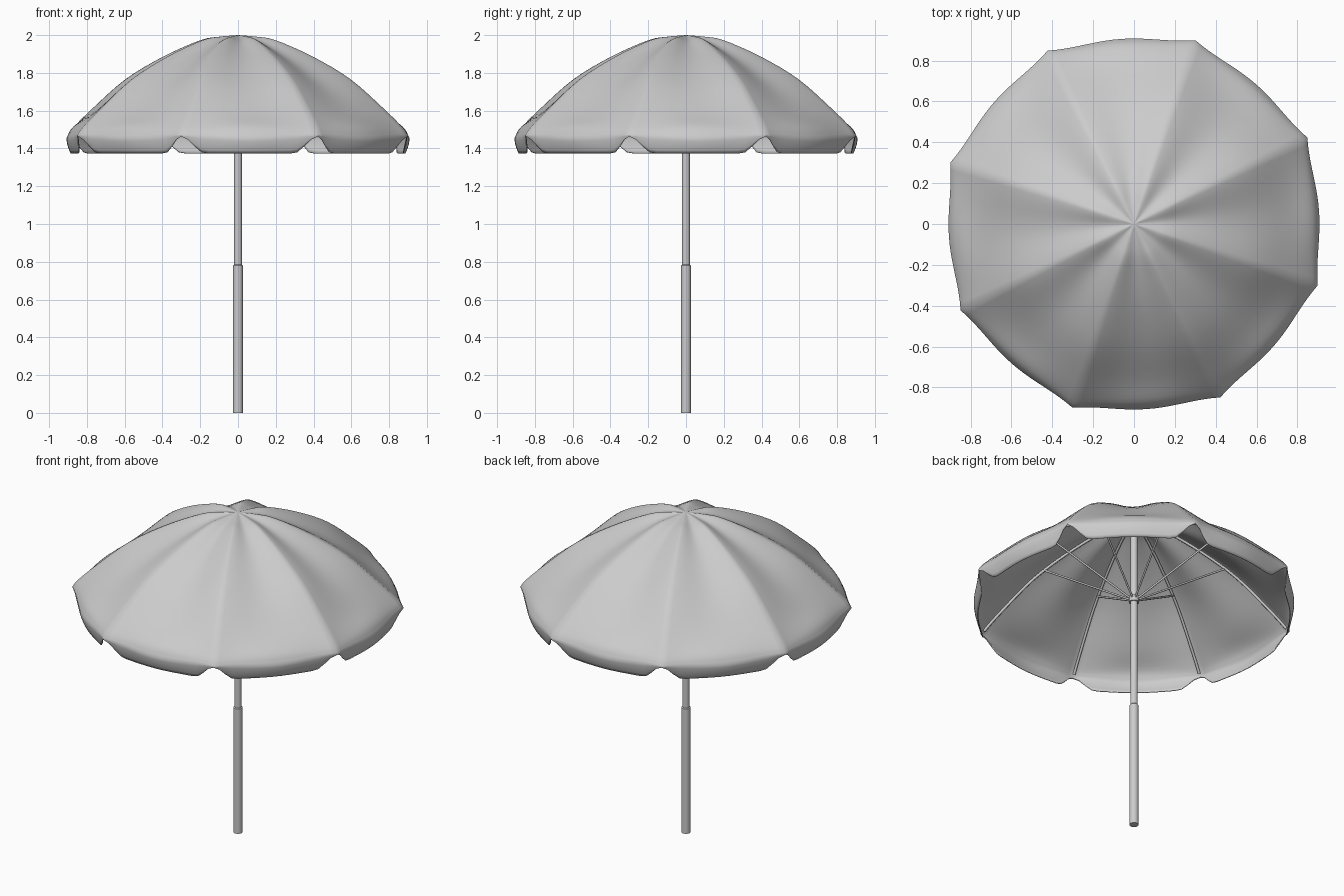
import bpy, bmesh, math
from mathutils import Vector

if "Cube" in bpy.data.objects:
    bpy.data.objects.remove(bpy.data.objects["Cube"])

N = 8                          # panels
RIB0 = math.radians(26.5)      # azimuth of the first rib
HALF = math.pi / N
CH, SH = math.cos(HALF), math.sin(HALF)

# (radius, height) profiles along a rib and along the middle of a panel
RIB = [(0, 2.0), (.1, 1.992), (.21, 1.973), (.42, 1.885), (.63, 1.765), (.82, 1.605), (.92, 1.51), (.948, 1.47)]
MID = [(0, 2.0), (.093, 1.983), (.195, 1.95), (.39, 1.856), (.585, 1.733), (.765, 1.592), (.872, 1.515), (.908, 1.455)]


def smooth(points, steps):
    """Catmull-Rom curve through the points."""
    p = [Vector(q) for q in points]
    p = [2 * p[0] - p[1]] + p + [2 * p[-1] - p[-2]]
    out = []
    for i in range(1, len(p) - 2):
        a, b, c, d = p[i - 1:i + 3]
        for k in range(steps):
            t = k / steps
            out.append(.5 * (2 * b + (c - a) * t + (2 * a - 5 * b + 4 * c - d) * t * t
                             + (3 * b - a - 3 * c + d) * t ** 3))
    out.append(p[-2])
    return out


def smoothstep(x):
    x = max(0, min(1, x))
    return x * x * (3 - 2 * x)


def finish(name, bm):
    bmesh.ops.recalc_face_normals(bm, faces=bm.faces)
    me = bpy.data.meshes.new(name)
    bm.to_mesh(me)
    bm.free()
    ob = bpy.data.objects.new(name, me)
    bpy.context.collection.objects.link(ob)
    bpy.context.view_layer.objects.active = ob
    ob.select_set(True)
    bpy.ops.object.shade_smooth_by_angle(angle=math.radians(40))
    ob.select_set(False)
    return ob


def lathe(name, profile, sides=32):
    bm = bmesh.new()
    vs = [bm.verts.new((r, 0, z)) for r, z in profile]
    es = [bm.edges.new(e) for e in zip(vs, vs[1:])]
    bmesh.ops.spin(bm, geom=vs + es, cent=(0, 0, 0), axis=(0, 0, 1), angle=2 * math.pi, steps=sides)
    bmesh.ops.remove_doubles(bm, verts=bm.verts, dist=1e-5)
    return finish(name, bm)


def rods(name, path, radius):
    """One round rod per rib, following (radius, height) points."""
    cu = bpy.data.curves.new(name, 'CURVE')
    cu.dimensions = '3D'
    cu.bevel_depth = radius
    cu.bevel_resolution = 2
    cu.use_fill_caps = True
    for i in range(N):
        a = RIB0 + 2 * HALF * i
        sp = cu.splines.new('POLY')
        sp.points.add(len(path) - 1)
        for pt, (r, z) in zip(sp.points, path):
            pt.co = (r * math.cos(a), r * math.sin(a), z, 1)
    ob = bpy.data.objects.new(name, cu)
    bpy.context.collection.objects.link(ob)


# canopy: sagging panels between ribs, with a hanging hem notched at each rib
rib, mid = smooth(RIB, 4), smooth(MID, 4)
SEG, SKIRT = 20, 5
bm = bmesh.new()
apex = bm.verts.new((0, 0, 2))
rows = []
for j in range(1, len(rib) + SKIRT):
    k = max(0, j - len(rib) + 1) / SKIRT
    (rr, rz), (mr, mz) = rib[min(j, len(rib) - 1)], mid[min(j, len(mid) - 1)]
    row = []
    for i in range(N):
        az = RIB0 + HALF * (2 * i + 1)
        for q in range(SEG):
            u = 2 * q / SEG - 1
            b = math.cos(math.pi * u / 2) ** 2
            h = smoothstep((1 - abs(u)) / .36)
            p = rr * CH * (1 - b) + mr * b - .022 * k * k * h
            z = rz * (1 - b) + mz * b
            z += (1.373 - z) * k * h - .006 * k * (1 - h)
            t = u * rr * SH
            row.append(bm.verts.new((p * math.cos(az) - t * math.sin(az),
                                     p * math.sin(az) + t * math.cos(az), z)))
    rows.append(row)
M = N * SEG
for i in range(M):
    n = (i + 1) % M
    bm.faces.new((apex, rows[0][i], rows[0][n]))
    for a, b in zip(rows, rows[1:]):
        bm.faces.new((a[i], b[i], b[n], a[n]))
canopy = finish("canopy", bm)
mod = canopy.modifiers.new("thickness", 'SOLIDIFY')
mod.thickness = .005

# two-stage pole
lathe("lower_pole", [(0, 0), (.026, 0), (.026, .78), (.021, .785), (0, .785)])
lathe("upper_pole", [(0, .7), (.021, .7), (.021, 1.985), (0, 1.985)])

# sliding runner and top hub
lathe("runner", [(.02, 1.455), (.029, 1.455), (.029, 1.495), (.02, 1.495)])
lathe("top_hub", [(.02, 1.94), (.032, 1.94), (.032, 1.975), (.02, 1.975)])

# ribs under the fabric and stretchers from the runner
rods("ribs", [(.025, 1.965)] + [(r - .006, z - .016) for r, z in rib if .08 < r < .935], .008)
rods("stretchers", [(.025, 1.48), (.55, 1.79)], .006)
